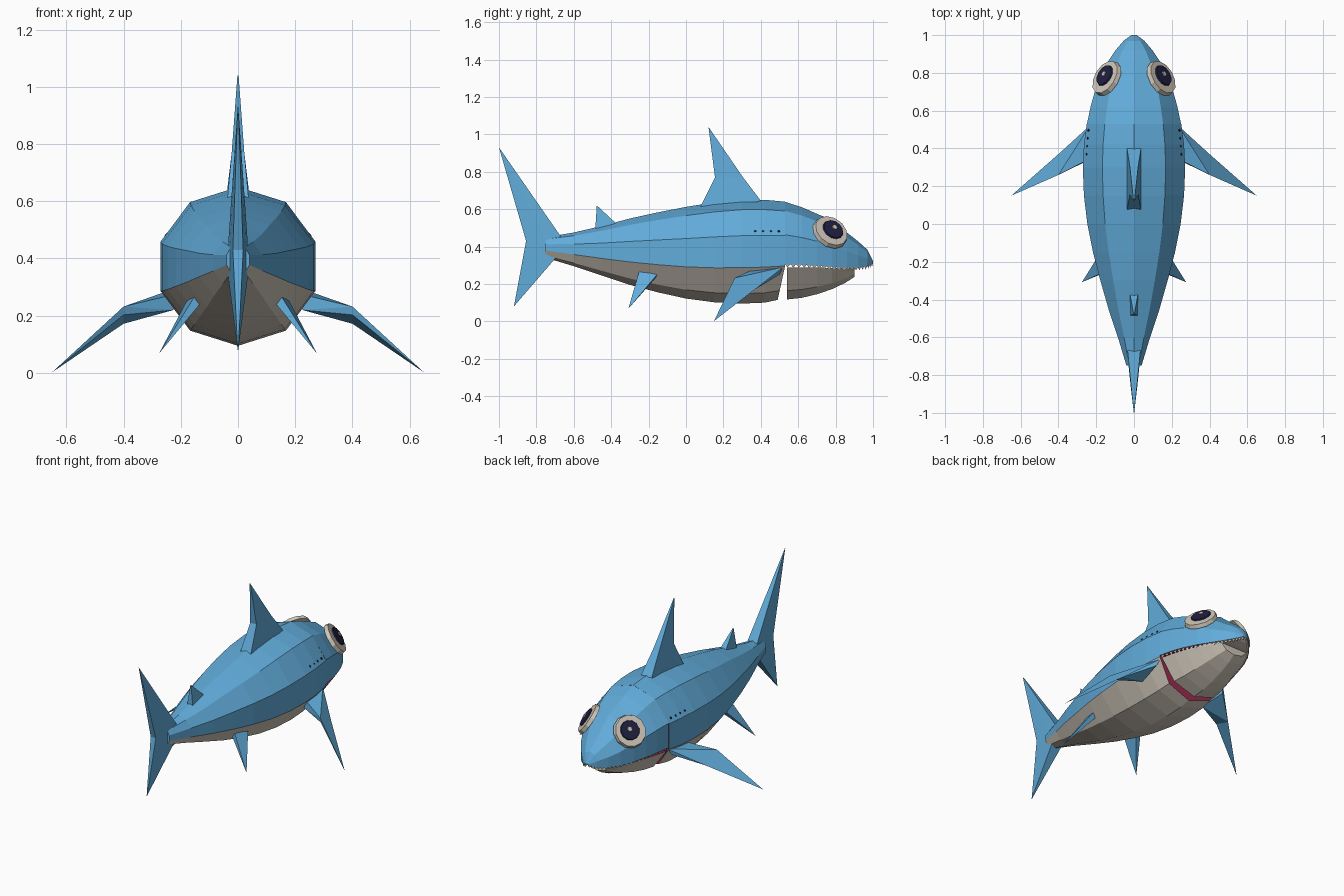
import bpy, bmesh, math
from mathutils import Vector

if "Cube" in bpy.data.objects:
    bpy.data.objects.remove(bpy.data.objects["Cube"])


def mat(name, r, g, b):
    m = bpy.data.materials.new(name)
    m.diffuse_color = (r, g, b, 1)
    m.use_nodes = True
    m.node_tree.nodes["Principled BSDF"].inputs["Base Color"].default_value = m.diffuse_color
    return m


BLUE = mat("sky_blue", .12, .41, .70)
PALE = mat("warm_pale", .63, .57, .49)
RED = mat("mouth_red", .33, .025, .075)
NAVY = mat("dark_navy", .014, .014, .055)


def finish(name, bm, mats):
    bmesh.ops.recalc_face_normals(bm, faces=bm.faces)
    me = bpy.data.meshes.new(name)
    bm.to_mesh(me)
    bm.free()
    for m in mats:
        me.materials.append(m)
    ob = bpy.data.objects.new(name, me)
    bpy.context.collection.objects.link(ob)
    return ob


def loft(name, rings, mats, strip_mat=lambda i, j: 0, cap_mat=(0, 0)):
    """Skin closed rings; strip_mat picks the material for ring i, side j."""
    bm = bmesh.new()
    vs = [[bm.verts.new(p) for p in r] for r in rings]
    n = len(rings[0])
    for i in range(len(vs) - 1):
        for j in range(n):
            k = (j + 1) % n
            f = bm.faces.new((vs[i][j], vs[i][k], vs[i + 1][k], vs[i + 1][j]))
            f.material_index = strip_mat(i, j)
    for ring, m in zip((vs[0], vs[-1]), cap_mat):
        bm.faces.new(ring).material_index = m
    return finish(name, bm, mats)


def hull(name, pts, m):
    bm = bmesh.new()
    for p in pts:
        bm.verts.new(p)
    res = bmesh.ops.convex_hull(bm, input=bm.verts)
    junk = [g for g in set(res["geom_interior"] + res["geom_unused"])
            if isinstance(g, bmesh.types.BMVert)]
    bmesh.ops.delete(bm, geom=junk, context='VERTS')
    return finish(name, bm, [m])


# Body: ten-sided rings (y, half width, top, bottom), blue above, pale below
body = [(-.75, .04, .45, .34), (-.6, .085, .475, .295), (-.45, .135, .51, .245),
        (-.3, .178, .55, .195), (-.15, .217, .583, .155), (0, .247, .612, .122),
        (.15, .265, .636, .102), (.3, .271, .65, .095), (.42, .265, .65, .10),
        (.52, .25, .64, .115)]
rings = []
for i, (y, w, t, b) in enumerate(body):
    c, r = (t + b) / 2, (t - b) / 2
    ring = []
    for k in range(10):
        a = math.radians(90 - 36 * k)
        dy = 0
        if i == len(body) - 1:   # slanted mouth edge
            dy = .01 - .04 * max(0, -math.sin(a) - .309) / .691
        ring.append((w / .951 * math.cos(a), y + dy, c + r * math.sin(a)))
    rings.append(ring)
loft("body", rings, [BLUE, PALE, RED], lambda i, j: 1 if 3 <= j <= 6 else 0, (0, 2))

# Head: upper shell (y, half width, top, lip) with a mouth roof underneath
head = [(.53, .249, .639, .305), (.62, .23, .61, .303), (.7, .208, .575, .298),
        (.78, .178, .542, .292), (.86, .138, .475, .287), (.92, .098, .428, .288),
        (.97, .055, .383, .295), (1.0, .014, .322, .31)]
rings = []
for y, w, t, l in head:
    r = (t - l) / 1.309
    c = t - r
    half = [(.618 * w, c + .809 * r), (w, c + .309 * r), (w, l)]
    rings.append([(0, y, t)] + [(x, y, z) for x, z in half]
                 + [(-x, y, z) for x, z in reversed(half)])
loft("head", rings, [BLUE, PALE, RED],
     lambda i, j: 0 if j != 3 else (1 if i >= 4 else 2), (2, 0))

# Lower jaw (y, half width, rim, bottom)
jaw = [(.54, .243, .288, .117), (.62, .224, .288, .126), (.7, .2, .287, .145),
       (.78, .169, .286, .172), (.85, .135, .285, .205), (.9, .095, .284, .237)]
rings = []
for y, w, l, b in jaw:
    zm = l - .724 * (l - b)
    rings.append([(w, y, l), (.618 * w, y, zm), (0, y, b),
                  (-.618 * w, y, zm), (-w, y, l)])
loft("lower_jaw", rings, [PALE, RED], lambda i, j: 1 if j == 4 else 0, (1, 0))

# Upper teeth: small wedges hanging along the lip
bm = bmesh.new()
for (y0, w0, t0, l0), (y1, w1, t1, l1) in zip(head[:-1], head[1:]):
    for s in (-1, 1):
        for k in range(3):
            p = [Vector((s * (w0 + (w1 - w0) * f - .006), y0 + (y1 - y0) * f,
                         l0 + (l1 - l0) * f)) for f in (k / 3, (k + .9) / 3)]
            tip = (p[0] + p[1]) / 2 + Vector((-s * .004, 0, -.016))
            back = (p[0] + p[1]) / 2 + Vector((-s * .012, 0, 0))
            v = [bm.verts.new(q) for q in (p[0], p[1], back, tip)]
            for tri in ((0, 1, 3), (1, 2, 3), (2, 0, 3), (0, 2, 1)):
                bm.faces.new([v[q] for q in tri])
finish("upper_teeth", bm, [PALE])


# Upright fins: each point is (half thickness, y, z)
def both(pts):
    return [(s * x, y, z) for x, y, z in pts for s in (-1, 1)]


hull("dorsal_fin_tip", both([(.022, .155, .77), (.022, .305, .77), (.002, .12, 1.04)]), BLUE)
hull("dorsal_fin_base", both([(.037, .075, .61), (.037, .40, .645), (.03, .25, .60),
                              (.022, .155, .77), (.022, .305, .77)]), BLUE)
hull("rear_dorsal_fin", both([(.02, -.485, .49), (.02, -.375, .525), (.002, -.477, .62)]), BLUE)
root = [(.034, -.67, .455), (.034, -.70, .335), (.018, -.855, .43)]
hull("tail_fin_upper", both(root + [(.001, -1, .93)]), BLUE)
hull("tail_fin_lower", both(root + [(.001, -.92, .08)]), BLUE)


# Disc facing a direction, for the eyes
def disc(name, centre, normal, r, depth, sides, m):
    bm = bmesh.new()
    bmesh.ops.create_cone(bm, cap_ends=True, segments=sides, radius1=r,
                          radius2=r * .94, depth=depth)
    ob = finish(name, bm, [m])
    ob.rotation_euler = normal.to_track_quat('Z', 'Y').to_euler()
    ob.location = centre


for s, side in ((-1, "left"), (1, "right")):
    # Pectoral fin: root block bending at the elbow, then a long tip
    elbow = [(.40 * s, .26, .232), (.40 * s, .265, .203), (.40 * s, .37, .172)]
    hull(side + "_pectoral_root", [(.235 * s, .345, .272), (.225 * s, .345, .22),
         (.235 * s, .52, .29), (.25 * s, .50, .25)] + elbow, BLUE)
    hull(side + "_pectoral_tip", elbow + [(.65 * s, .15, .002)], BLUE)
    # Pelvic fin
    hull(side + "_pelvic_fin", [(.15 * s, -.25, .27), (.125 * s, -.245, .25),
         (.18 * s, -.155, .25), (.15 * s, -.16, .235), (.276 * s, -.308, .068)], BLUE)
    # Eye: pale disc, pupil and glint
    n = Vector((.71 * s, .42, .56)).normalized()
    c = Vector((.146 * s, .773, .478))
    disc(side + "_eye", c, n, .1, .024, 12, PALE)
    disc(side + "_pupil", c + n * .015 + Vector((0, .008, .006)), n, .06, .008, 12, NAVY)
    disc(side + "_glint", c + n * .021 + Vector((0, .014, .014)), n, .016, .006, 6, PALE)
    # Gill marks: four small plates on the flank
    for k in range(4):
        y = .37 + .042 * k
        disc(f"{side}_gill_{k + 1}", (.25 * s - .003 * s * k, y, .482),
             Vector((.82 * s, 0, .57)), .007, .008, 4, NAVY)
